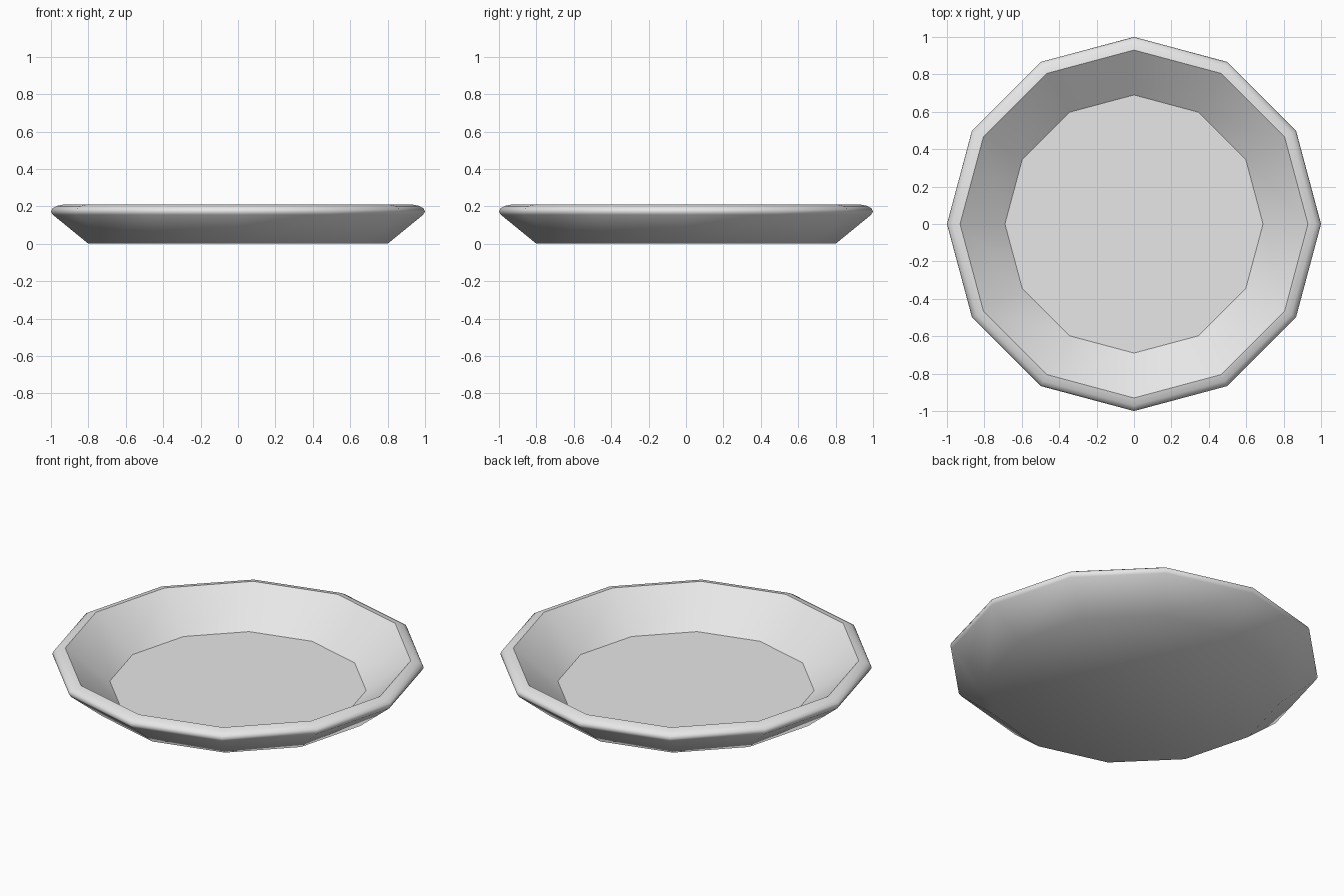
import bpy, bmesh
from math import cos, sin, pi

if "Cube" in bpy.data.objects:
    bpy.data.objects.remove(bpy.data.objects["Cube"])

SIDES = 12

# Glaze colour
grey = bpy.data.materials.new("pale_grey")
grey.use_nodes = True
colour = (0.8, 0.8, 0.8, 1)
grey.diffuse_color = colour
grey.node_tree.nodes["Principled BSDF"].inputs["Base Color"].default_value = colour

# Cross-section (radius, height) from the base, round the rim, to the floor
base = [(0.8, 0)]
rounded_rim = [(0.99, 0.155), (1.0, 0.172), (0.993, 0.188), (0.97, 0.202)]
inner_lip = [(0.93, 0.21)]
floor = [(0.69, 0.024)]
profile = base + rounded_rim + inner_lip + floor


def ring(bm, radius, height):
    angles = [2 * pi * i / SIDES for i in range(SIDES)]
    return [bm.verts.new((radius * cos(a), radius * sin(a), height)) for a in angles]


def mark_sharp(bm, verts):
    for a, b in zip(verts, verts[1:] + verts[:1]):
        bm.edges.get((a, b)).smooth = False


# Dish: bridge the rings, then cap the underside and the floor
bm = bmesh.new()
rings = [ring(bm, r, z) for r, z in profile]
for low, high in zip(rings, rings[1:]):
    for i in range(SIDES):
        j = (i + 1) % SIDES
        bm.faces.new((low[i], low[j], high[j], high[i]))
bm.faces.new(rings[0][::-1])
bm.faces.new(rings[-1])

# Soft outside, crisp lip and floor edges
for face in bm.faces:
    face.smooth = True
for sharp_ring in rings[-2:]:
    mark_sharp(bm, sharp_ring)

mesh = bpy.data.meshes.new("dish")
bm.to_mesh(mesh)
bm.free()
mesh.materials.append(grey)
dish = bpy.data.objects.new("dish", mesh)
bpy.context.collection.objects.link(dish)
